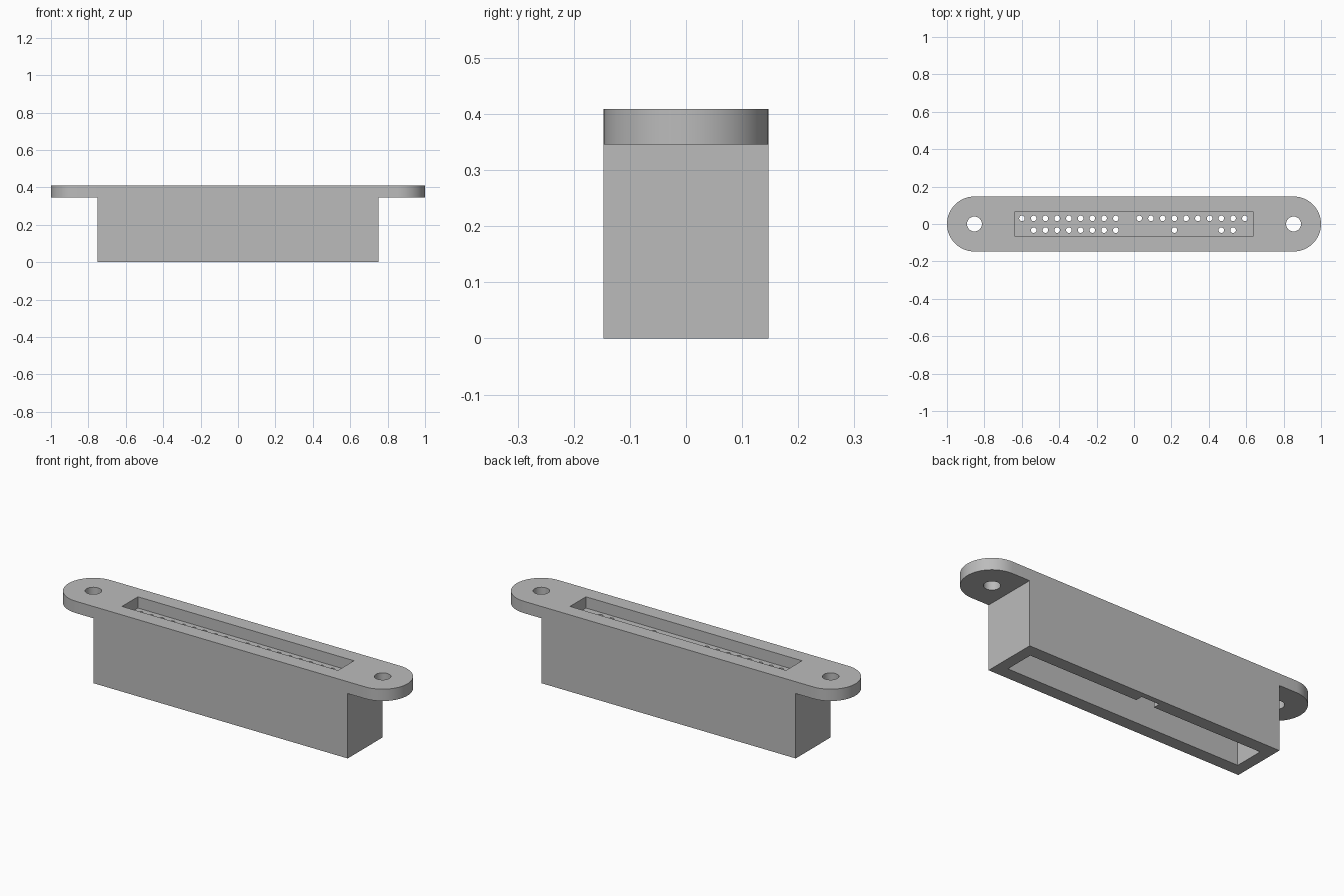
import bpy, bmesh
from math import cos, sin, pi

cube = bpy.data.objects.get("Cube")
if cube:
    bpy.data.objects.remove(cube, do_unlink=True)

HALF_W = 0.147          # half depth of the housing
END_X = 1 - HALF_W      # centres of the round ends and screw holes
BODY_X = 0.75
PLATE_Z, TOP_Z = 0.346, 0.409
PITCH = 0.0627

grey = bpy.data.materials.new("plain grey")
grey.use_nodes = True
colour = (0.5, 0.5, 0.5, 1)
grey.diffuse_color = colour
grey.node_tree.nodes["Principled BSDF"].inputs["Base Color"].default_value = colour


def make_object(name, bm):
    bmesh.ops.recalc_face_normals(bm, faces=bm.faces)
    mesh = bpy.data.meshes.new(name)
    bm.to_mesh(mesh)
    bm.free()
    obj = bpy.data.objects.new(name, mesh)
    mesh.materials.append(grey)
    bpy.context.collection.objects.link(obj)
    return obj


def prism(bm, points, z0, z1):
    low = [bm.verts.new((x, y, z0)) for x, y in points]
    high = [bm.verts.new((x, y, z1)) for x, y in points]
    bm.faces.new(low[::-1])
    bm.faces.new(high)
    for i in range(len(points)):
        j = (i + 1) % len(points)
        bm.faces.new((low[i], low[j], high[j], high[i]))


def circle(cx, cy, r, n):
    return [(cx + r * cos(2 * pi * i / n), cy + r * sin(2 * pi * i / n)) for i in range(n)]


def rectangle(x, y):
    return [(-x, -y), (x, -y), (x, y), (-x, y)]


# Rounded mounting plate, its underside split where the body begins
bm = bmesh.new()
SEG = 32
right = [(BODY_X, -HALF_W)]
right += [(END_X + HALF_W * cos(a), HALF_W * sin(a))
          for a in (-pi / 2 + pi * i / SEG for i in range(SEG + 1))]
right += [(BODY_X, HALF_W)]
outline = right + [(-x, -y) for x, y in right]
low = [bm.verts.new((x, y, PLATE_Z)) for x, y in outline]
high = [bm.verts.new((x, y, TOP_Z)) for x, y in outline]
n = len(right)
bm.faces.new(high)
bm.faces.new(low[:n][::-1])
bm.faces.new(low[n:][::-1])
middle = bm.faces.new((low[0], low[-1], low[n], low[n - 1]))
for i in range(len(outline)):
    j = (i + 1) % len(outline)
    bm.faces.new((low[i], low[j], high[j], high[i]))

# Body pulled down from the middle of the plate
base = bmesh.ops.extrude_face_region(bm, geom=[middle])["geom"]
for v in base:
    if isinstance(v, bmesh.types.BMVert):
        v.co.z = 0
if middle.is_valid:
    bm.faces.remove(middle)
housing = make_object("connector_housing", bm)

# Cutter: top recess, keyed socket underneath and screw holes
bm = bmesh.new()
prism(bm, rectangle(0.637, 0.067), TOP_Z - 0.06, TOP_Z + 0.1)
SX, SY, KEY, KEY_Y = 0.69, 0.08, 0.053, 0.118
socket = [(-SX, -SY), (SX, -SY), (SX, SY), (KEY, SY),
          (KEY, KEY_Y), (-KEY, KEY_Y), (-KEY, SY), (-SX, SY)]
prism(bm, socket, -0.1, 0.23)
for side in (-1, 1):
    prism(bm, circle(side * END_X, 0, 0.04, 32), 0.2, 0.6)
recess_cutter = make_object("recess_cutter", bm)

# Cutter: pin holes through the floor between recess and socket
bm = bmesh.new()
rows = {0.03: [i for i in range(20) if i != 9],
        -0.033: [*range(1, 9), 13, 17, 18]}
for y, slots in rows.items():
    for i in slots:
        prism(bm, circle(-0.599 + PITCH * i, y, 0.015, 20), 0.15, 0.38)
pin_cutter = make_object("pin_cutter", bm)

# Apply the cuts
bpy.ops.object.select_all(action='DESELECT')
bpy.context.view_layer.objects.active = housing
housing.select_set(True)
for cutter in (recess_cutter, pin_cutter):
    cutter.hide_render = True
    mod = housing.modifiers.new(cutter.name, 'BOOLEAN')
    mod.operation = 'DIFFERENCE'
    mod.solver = 'EXACT'
    mod.object = cutter
    bpy.ops.object.modifier_apply(modifier=mod.name)
    bpy.data.objects.remove(cutter, do_unlink=True)

bpy.ops.object.shade_smooth_by_angle(angle=pi / 6)
